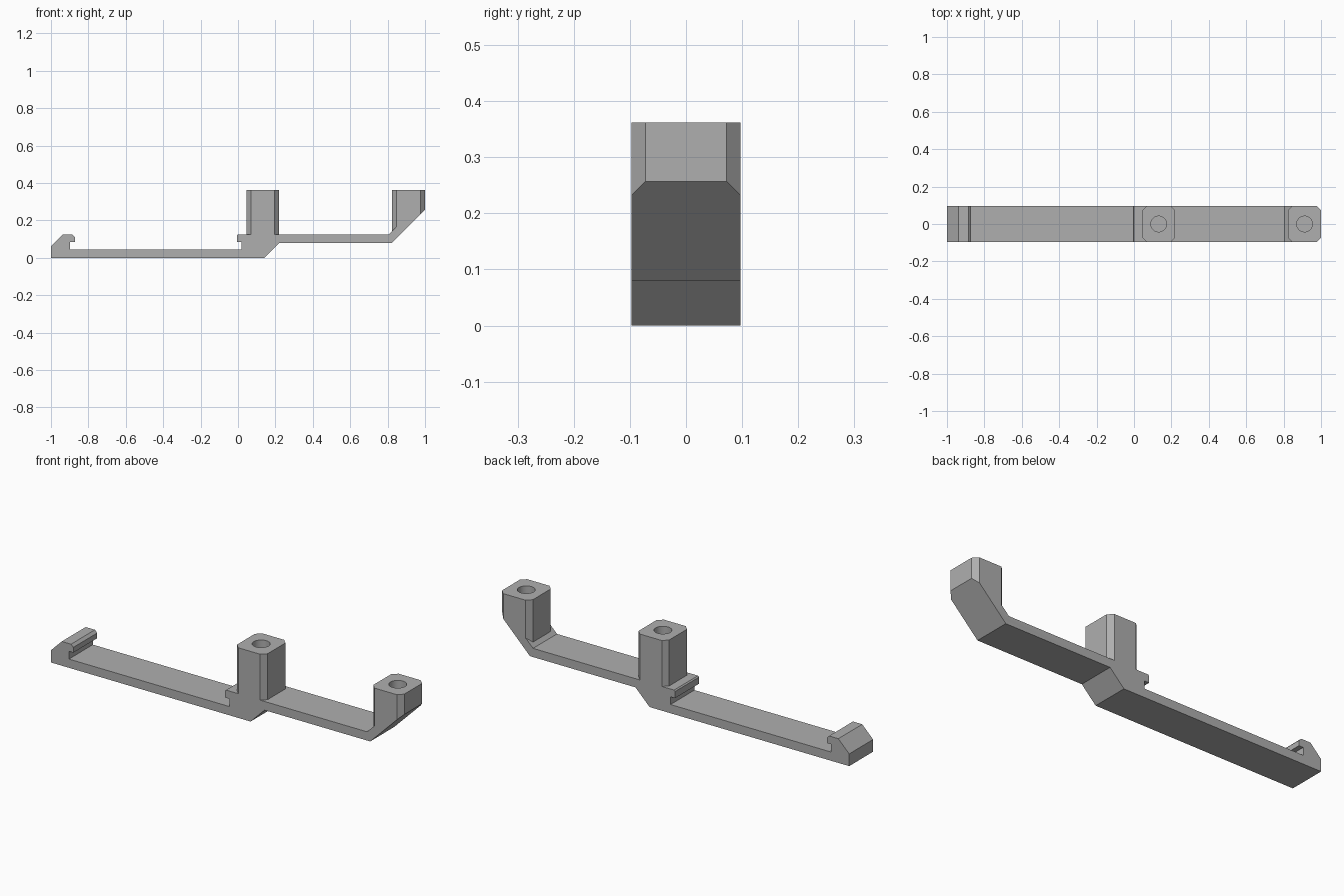
import bpy, bmesh
from mathutils import Vector

cube = bpy.data.objects.get("Cube")
if cube:
    bpy.data.objects.remove(cube, do_unlink=True)

HALF = 0.0975   # half width of the bracket
TOP = 0.362     # height of both posts
CHAMFER = 0.025

grey = bpy.data.materials.new("plain grey")
grey.use_nodes = True
colour = (0.43, 0.43, 0.43, 1)
grey.diffuse_color = colour
grey.node_tree.nodes["Principled BSDF"].inputs["Base Color"].default_value = colour


def prism(name, points, direction, cut=None):
    """Extrude a closed outline; optionally trim it by a plane (point, normal)."""
    bm = bmesh.new()
    face = bm.faces.new([bm.verts.new(p) for p in points])
    moved = bmesh.ops.extrude_face_region(bm, geom=[face])["geom"]
    verts = [v for v in moved if isinstance(v, bmesh.types.BMVert)]
    bmesh.ops.translate(bm, verts=verts, vec=direction)
    if cut:
        bmesh.ops.bisect_plane(bm, geom=bm.verts[:] + bm.edges[:] + bm.faces[:],
                               plane_co=cut[0], plane_no=cut[1], clear_outer=True)
        bmesh.ops.holes_fill(bm, edges=[e for e in bm.edges if e.is_boundary])
    bmesh.ops.recalc_face_normals(bm, faces=bm.faces)
    mesh = bpy.data.meshes.new(name)
    bm.to_mesh(mesh)
    bm.free()
    mesh.materials.append(grey)
    obj = bpy.data.objects.new(name, mesh)
    bpy.context.collection.objects.link(obj)
    return obj


def combine(target, other, operation):
    """Apply a boolean and discard the helper."""
    bpy.context.view_layer.objects.active = target
    mod = target.modifiers.new(operation.lower(), "BOOLEAN")
    mod.operation, mod.solver, mod.object = operation, "EXACT", other
    bpy.ops.object.modifier_apply(modifier=mod.name)
    bpy.data.objects.remove(other, do_unlink=True)


def post(name, x0, x1, z0, cut=None):
    """Square post with chamfered upright corners."""
    c, w = CHAMFER, HALF
    outline = [(x0 + c, -w), (x1 - c, -w), (x1, c - w), (x1, w - c),
               (x1 - c, w), (x0 + c, w), (x0, w - c), (x0, c - w)]
    return prism(name, [(x, y, z0) for x, y in outline], (0, 0, TOP - z0), cut)


# Side profile: hook, lower tray, lip, stepped arm and end fillet
profile = [(-1, 0), (0.14, 0), (0.22, 0.08), (0.823, 0.08), (0.9, 0.157),
           (0.845, 0.165), (0.805, 0.125), (0, 0.125), (-0.006, 0.119),
           (-0.006, 0.085), (0.02, 0.085), (0.02, 0.045), (-0.897, 0.045),
           (-0.897, 0.085), (-0.872, 0.085), (-0.872, 0.112), (-0.885, 0.125),
           (-0.938, 0.125), (-1, 0.063)]
bracket = prism("bracket", [(x, -HALF, z) for x, z in profile], (0, 2 * HALF, 0))

# Posts: the end post is trimmed by the sloping underside
slope = (Vector((0.823, 0, 0.08)), Vector((1, 0, -1)))
combine(bracket, post("middle_post", 0.045, 0.22, 0.09), "UNION")
combine(bracket, post("end_post", 0.823, 1, 0.06, slope), "UNION")

# Blind screw holes in the post tops
for x in (0.132, 0.912):
    bpy.ops.mesh.primitive_cylinder_add(vertices=48, radius=0.042, depth=0.24,
                                        location=(x, 0, TOP))
    drill = bpy.context.object
    drill.name = "hole_cutter"
    drill.hide_render = True
    drill.data.materials.append(grey)
    combine(bracket, drill, "DIFFERENCE")

# Smooth hole walls, crisp edges elsewhere
bpy.ops.object.select_all(action="DESELECT")
bracket.select_set(True)
bpy.context.view_layer.objects.active = bracket
bpy.ops.object.shade_smooth_by_angle(angle=0.5)
